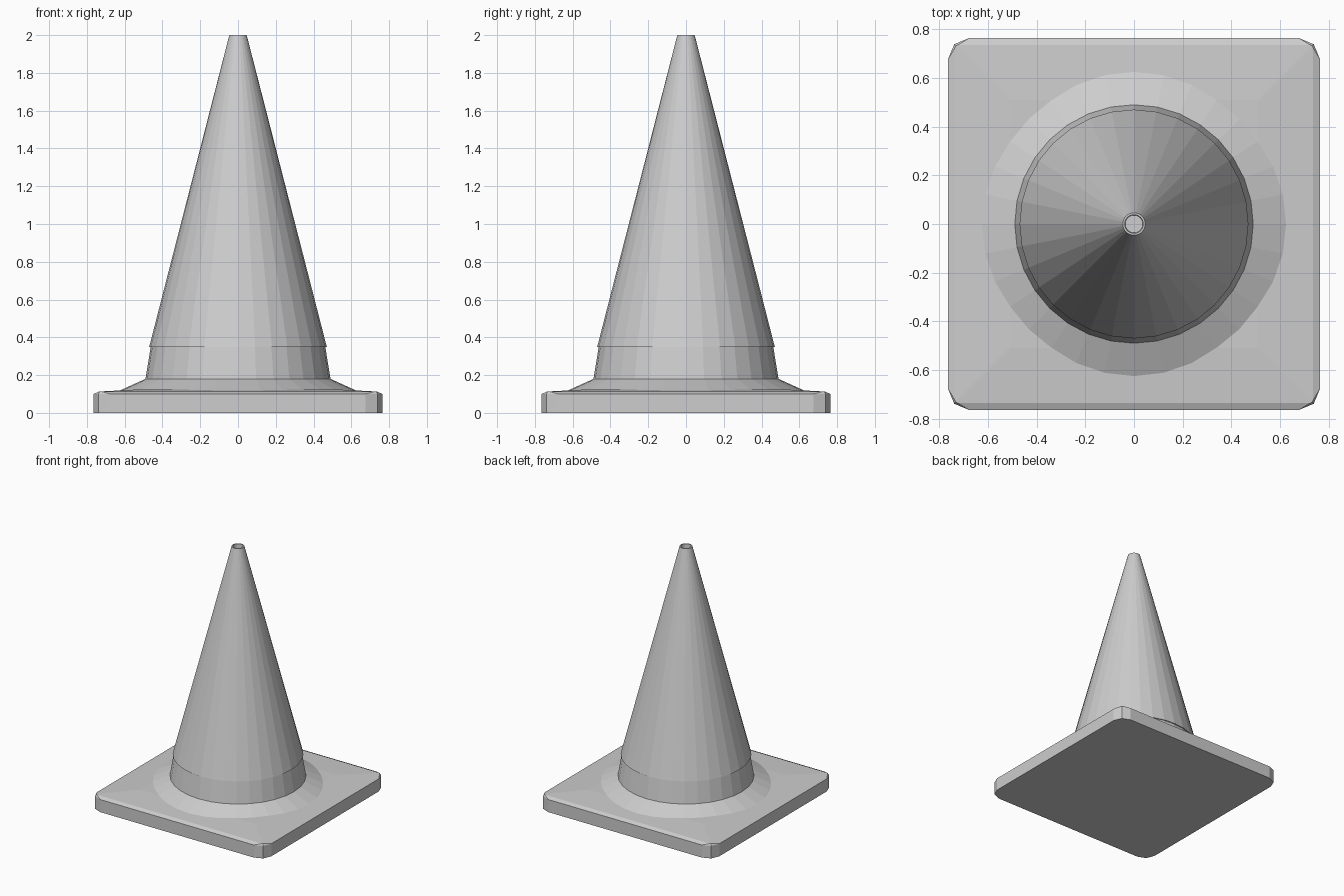
import bpy, bmesh, math

cube = bpy.data.objects.get("Cube")
if cube:
    bpy.data.objects.remove(cube, do_unlink=True)

SIDES = 32

grey = bpy.data.materials.new("light grey")
grey.use_nodes = True
colour = (0.61, 0.61, 0.61, 1)
grey.diffuse_color = colour
grey.node_tree.nodes["Principled BSDF"].inputs["Base Color"].default_value = colour


def circle(radius, z):
    steps = [math.tau * i / SIDES for i in range(SIDES)]
    return [(radius * math.cos(a), radius * math.sin(a), z) for a in steps]


def rounded_square(half, corner, z):
    """Square ring with each corner cut by two chords."""
    ring = []
    for quarter in range(4):
        turn = quarter * math.pi / 2
        mid = turn + math.pi / 4
        cx = math.copysign(half - corner, math.cos(mid))
        cy = math.copysign(half - corner, math.sin(mid))
        for step in range(3):
            a = turn + step * math.pi / 4
            ring.append((cx + corner * math.cos(a), cy + corner * math.sin(a), z))
    return ring


def loft(name, rings):
    """Join rings from bottom to top and close both ends."""
    bm = bmesh.new()
    loops = [[bm.verts.new(p) for p in ring] for ring in rings]
    for low, high in zip(loops, loops[1:]):
        for i in range(len(low)):
            j = (i + 1) % len(low)
            bm.faces.new((low[i], low[j], high[j], high[i]))
    bm.faces.new(loops[0][::-1])
    bm.faces.new(loops[-1])
    mesh = bpy.data.meshes.new(name)
    bm.to_mesh(mesh)
    bm.free()
    mesh.materials.append(grey)
    obj = bpy.data.objects.new(name, mesh)
    bpy.context.collection.objects.link(obj)
    return obj


# Square foot with rounded corners, a sloped rim and a slightly domed top
loft("base_plate", [rounded_square(h, c, z) for h, c, z in (
    (0.765, 0.09, 0), (0.765, 0.09, 0.1), (0.735, 0.01, 0.113), (0.51, 0.01, 0.125))])

# Flared skirt rising from the foot into a tapered collar
loft("collar", [circle(r, z) for r, z in (
    (0.64, 0.112), (0.49, 0.18), (0.462, 0.35))])

# Tall cone overhanging the collar, with a shallow recess in its tip
loft("cone", [circle(r, z) for r, z in (
    (0.47, 0.35), (0.046, 2), (0.038, 2), (0.036, 1.96))])
